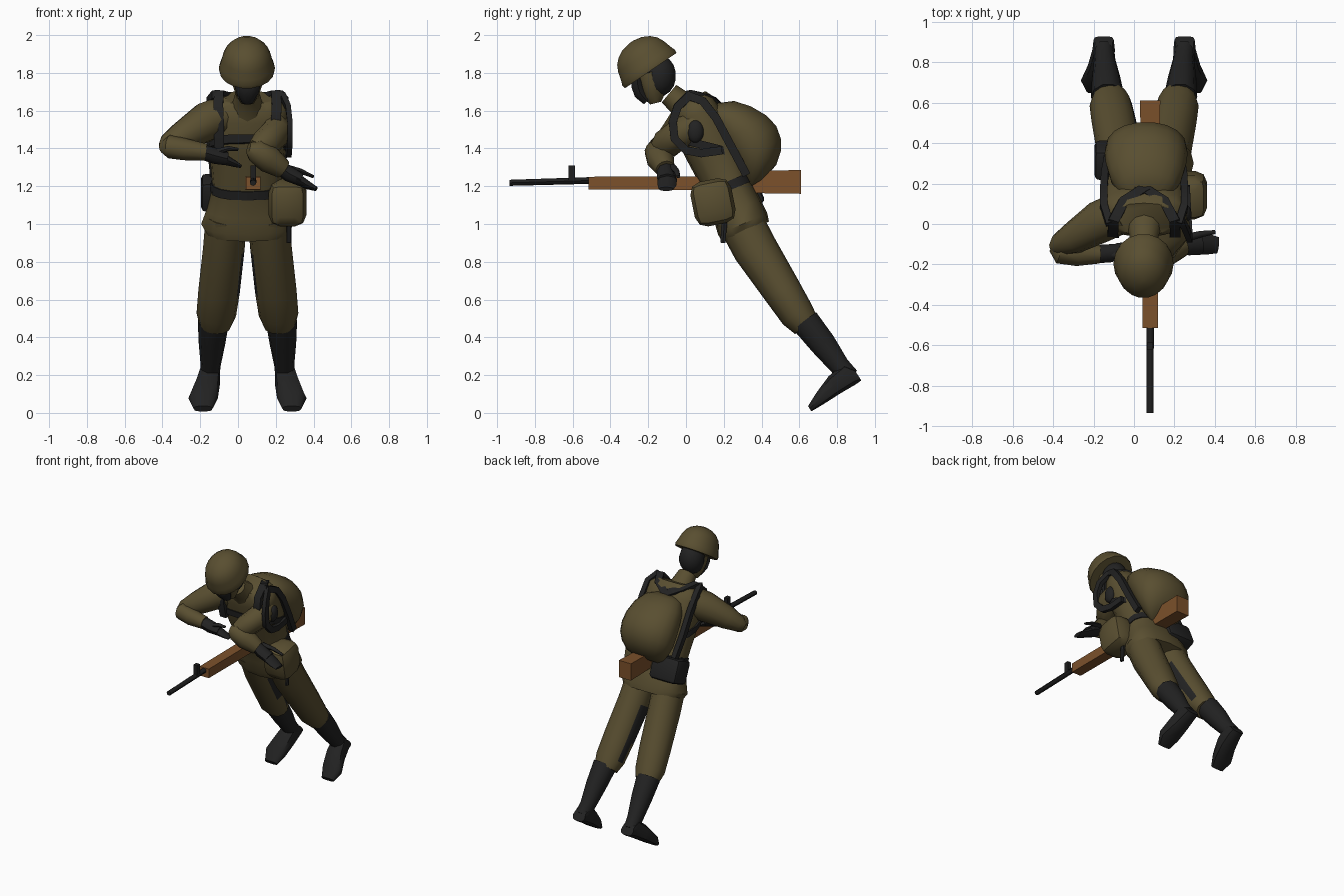
import bpy, bmesh, math
from mathutils import Vector as V

CX = 0.05                                  # body centre line
LEAN = math.radians(23)
T = V((0, -math.sin(LEAN), math.cos(LEAN)))  # torso axis


def material(name, rgb):
    m = bpy.data.materials.new(name)
    m.diffuse_color = (*rgb, 1)
    return m


OLIVE = material("olive cloth", (0.100, 0.077, 0.030))
DARK = material("dark leather", (0.016, 0.016, 0.016))
WOOD = material("brown wood", (0.200, 0.082, 0.024))
METAL = material("black metal", (0.013, 0.013, 0.013))


def finish(name, bm, mat, angle=45):
    bmesh.ops.recalc_face_normals(bm, faces=bm.faces)
    me = bpy.data.meshes.new(name)
    bm.to_mesh(me)
    bm.free()
    ob = bpy.data.objects.new(name, me)
    bpy.context.collection.objects.link(ob)
    me.materials.append(mat)
    bpy.ops.object.select_all(action='DESELECT')
    ob.select_set(True)
    bpy.context.view_layer.objects.active = ob
    bpy.ops.object.shade_smooth_by_angle(angle=math.radians(angle))
    return ob


def tube(name, pts, mat, ref=(1, 0, 0), n=12, p=1.0, axis=None):
    """Skin rings (x, y, z, half width along ref, half depth) along a path."""
    bm = bmesh.new()
    c = [V(q[:3]) for q in pts]
    off, k = (math.pi / 4, math.sqrt(2)) if n == 4 else (0, 1)
    rings = []
    for i, q in enumerate(pts):
        t = V(axis) if axis else c[min(i + 1, len(c) - 1)] - c[max(i - 1, 0)]
        t.normalize()
        u = V(ref) - t * t.dot(V(ref))
        u.normalize()
        v = t.cross(u)
        ring = []
        for j in range(n):
            a = off + 2 * math.pi * j / n
            co, si = math.cos(a), math.sin(a)
            co = math.copysign(abs(co) ** p, co) * k
            si = math.copysign(abs(si) ** p, si) * k
            ring.append(bm.verts.new(c[i] + u * q[3] * co + v * q[-1] * si))
        rings.append(ring)
    for r, s in zip(rings, rings[1:]):
        for j in range(n):
            bm.faces.new((r[j], r[(j + 1) % n], s[(j + 1) % n], s[j]))
    bm.faces.new(rings[0])
    bm.faces.new(rings[-1])
    return finish(name, bm, mat)


def ball(name, loc, size, mat):
    bm = bmesh.new()
    bmesh.ops.create_uvsphere(bm, u_segments=14, v_segments=9, radius=1)
    for v in bm.verts:
        v.co = V(loc) + V([v.co[i] * size[i] for i in range(3)])
    return finish(name, bm, mat)


def box(name, loc, size, mat, bevel, rot=0.0):
    bm = bmesh.new()
    bmesh.ops.create_cube(bm, size=2)
    for v in bm.verts:
        v.co = V([v.co[i] * size[i] for i in range(3)])
    bmesh.ops.bevel(bm, geom=bm.edges[:], offset=bevel, segments=2, profile=0.5, affect='EDGES')
    ob = finish(name, bm, mat)
    ob.location, ob.rotation_euler = loc, (rot, 0, 0)
    return ob


# Coat with flared skirt
tube("coat", [(CX, .315, .96, .22, .135), (CX, .30, 1.0, .245, .142), (CX, .27, 1.08, .215, .135),
              (CX, .22, 1.20, .185, .125), (CX, .13, 1.42, .205, .15), (CX, .06, 1.58, .215, .125),
              (CX, .04, 1.635, .205, .11), (CX, .025, 1.67, .15, .085)], OLIVE, n=16, p=.8, axis=T)
tube("collar", [(CX, .03, 1.58, .11, .10), (CX, -.03, 1.64, .08, .07), (CX, -.09, 1.69, .065, .06)], OLIVE)

# Belt and chest band
tube("belt", [(CX, .229, 1.177, .197, .134), (CX, .211, 1.222, .194, .134)], DARK, n=16, p=.8, axis=T)
tube("chest_band", [(CX, .115, 1.39, .215, .168), (CX, .107, 1.435, .218, .165)], DARK,
     n=16, p=.8, axis=(0, .25, 1))

# Shoulder straps crossing on the back, and side straps along the pack
for s, side in ((-1, "right"), (1, "left")):
    path = [(.15, -.02, 1.40), (.15, -.055, 1.53), (.155, -.05, 1.63), (.15, .02, 1.695),
            (.10, .11, 1.675), (.01, .165, 1.645), (-.10, .215, 1.56)]
    tube(side + "_shoulder_strap", [(CX + s * x, y, z, .026, .014) for x, y, z in path], DARK, n=4)
    path = [(.17, .0, 1.685), (.20, .09, 1.65), (.20, .16, 1.56), (.195, .24, 1.41), (.18, .32, 1.26)]
    tube(side + "_pack_strap", [(CX + s * x, y, z, .018, .022) for x, y, z in path], DARK, n=4)

# Strap loop under the left arm
loop = [(.235, .02, 1.68), (.265, -.045, 1.62), (.275, -.07, 1.54), (.275, -.06, 1.45), (.272, .0, 1.39),
        (.268, .08, 1.375), (.262, .19, 1.39)]
tube("left_arm_loop", [(*q, .014, .022) for q in loop], DARK, n=4)
ball("left_armhole_lining", (.255, .05, 1.49), (.03, .045, .06), DARK)

# Backpack: sections (distance up the back, depth, half width)
pack = []
for h, d, w in ((-.03, .06, .09), (-.005, .155, .14), (.045, .215, .178), (.10, .25, .2), (.17, .265, .205),
                (.245, .25, .20), (.33, .205, .18), (.40, .145, .14), (.435, .07, .08)):
    o = d / 2 - .02
    pack.append((CX + .01, .345 - .53 * h + .85 * o, 1.235 + .85 * h + .53 * o, w, d / 2 + .02))
tube("backpack", pack, OLIVE, n=18, p=.95, axis=(0, -.53, .85))

# Pouches
box("side_pouch", (.262, .143, 1.115), (.1, .11, .12), OLIVE, .06, .2)
box("back_pouch", (-.085, .315, 1.165), (.11, .08, .085), DARK, .025, LEAN)
tube("scabbard", [(.27, .21, 1.10, .015, .02), (.27, .195, .90, .012, .015)], DARK, n=6)

# Head, mask and helmet
ball("head", (CX, -.143, 1.785), (.088, .09, .11), DARK)
tube("jaw", [(CX, -.16, 1.64, .035, .03), (CX, -.17, 1.68, .06, .06), (CX, -.18, 1.74, .08, .07),
             (CX, -.20, 1.80, .082, .078)], OLIVE)
tube("face_mask", [(CX, -.205, 1.65, .035, .025), (CX, -.242, 1.69, .058, .035), (CX, -.255, 1.73, .068, .036),
                   (CX, -.26, 1.79, .07, .03)], DARK, n=10)
N = V((0, -.565, .825))
dome = []
for h, r in ((-.01, .146), (.008, .149), (.035, .140), (.08, .129), (.115, .114), (.143, .089), (.164, .054),
             (.173, .012)):
    q = V((CX - .003, -.193, 1.82)) + N * h
    dome.append((*q, r, r * 1.15))
tube("helmet", dome, OLIVE, n=18, axis=N)

# Legs and boots
for s, side in ((-1, "right"), (1, "left")):
    def mir(pts):
        return [(CX + s * q[0], *q[1:]) for q in pts]
    leg = tube(side + "_trouser_leg", mir([
        (.11, .27, 1.05, .11, .12), (.125, .365, .87, .11, .118), (.15, .51, .645, .11, .102),
        (.165, .59, .52, .105, .092), (.17, .635, .465, .085, .075)]), OLIVE)
    # dark lining on the inner thigh
    leg.data.materials.append(DARK)
    for f in leg.data.polygons:
        if f.normal.x * s < -.9 and .57 < f.center.z < .9:
            f.material_index = 1
    tube(side + "_boot_shaft", mir([
        (.18, .63, .485, .083, .08), (.188, .725, .365, .07, .073), (.195, .812, .25, .053, .056),
        (.20, .865, .19, .052, .055)]), DARK, n=10)
    tube(side + "_boot_foot", mir([
        (.20, .91, .20, .05, .035), (.20, .865, .205, .055, .066), (.212, .785, .148, .066, .057),
        (.235, .71, .077, .078, .037), (.235, .655, .022, .05, .017)]),
        DARK, n=10, p=.7, axis=(0, -.84, -.54))

# Arms: right elbow out to the side, left forearm folded across the chest
UP = (0, 0, 1)
arms = {
    "right_upper_arm": [(-.06, .06, 1.58, .105), (-.17, .01, 1.54, .105), (-.30, -.07, 1.46, .08),
                        (-.375, -.105, 1.42, .055), (-.405, -.12, 1.405, .025)],
    "right_forearm": [(-.40, -.11, 1.405, .03), (-.365, -.135, 1.41, .062), (-.28, -.15, 1.395, .058),
                      (-.17, -.15, 1.38, .045)],
    "left_upper_arm": [(.18, .06, 1.53, .085), (.20, -.03, 1.48, .085), (.14, -.11, 1.42, .08),
                       (.09, -.15, 1.395, .05)],
    "left_forearm": [(.055, -.17, 1.40, .03), (.09, -.16, 1.39, .062), (.16, -.135, 1.345, .075),
                     (.24, -.11, 1.29, .052)],
}
for name, pts in arms.items():
    tube(name, pts, OLIVE, ref=UP)

# Gloved hands: palm, fingers, thumb
hands = {
    "right_palm": [(-.2, -.15, 1.385, .04, .045), (-.12, -.145, 1.36, .042, .045), (-.06, -.135, 1.345, .035, .04)],
    "right_fingers": [(-.08, -.135, 1.345, .03, .042), (-.02, -.125, 1.32, .018, .035), (.015, -.12, 1.305, .009, .025)],
    "right_thumb": [(-.13, -.15, 1.375, .018, .02), (-.05, -.16, 1.40, .014, .016), (0, -.15, 1.395, .008, .01)],
    "left_palm": [(.21, -.11, 1.31, .035, .04), (.27, -.105, 1.265, .042, .05), (.33, -.10, 1.235, .034, .052)],
    "left_fingers": [(.31, -.10, 1.24, .03, .052), (.37, -.10, 1.205, .022, .05), (.415, -.105, 1.185, .012, .04)],
    "left_thumb": [(.25, -.07, 1.30, .018, .02), (.33, -.05, 1.28, .014, .016), (.40, -.04, 1.25, .008, .01)],
}
for name, pts in hands.items():
    tube(name, pts, DARK, ref=UP, n=8)

# Rifle
tube("rifle_stock", [(.08, -.515, 1.216, .038, .034), (.08, .1, 1.217, .04, .036), (.08, .33, 1.222, .047, .058),
                     (.08, .61, 1.223, .05, .063)], WOOD, n=4, axis=(0, 1, 0))
tube("rifle_barrel", [(.08, -.935, 1.218, .017, .016), (.08, -.45, 1.232, .018, .018)], METAL, n=8, axis=(0, 1, 0))
tube("rifle_sight", [(.08, -.605, 1.23, .015, .018), (.08, -.605, 1.31, .015, .018)], METAL, n=4)
